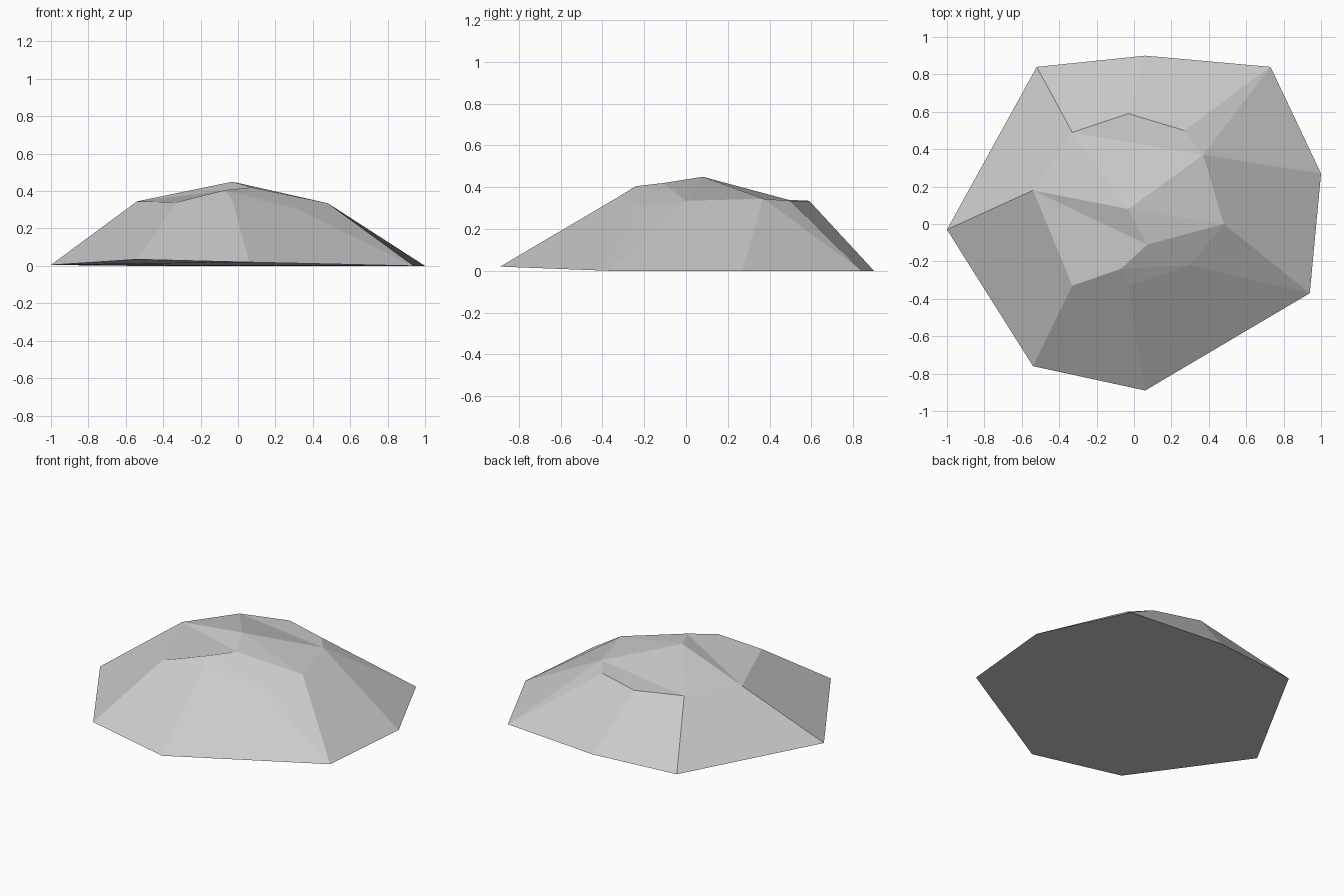
import bpy
import bmesh

cube = bpy.data.objects.get("Cube")
if cube:
    bpy.data.objects.remove(cube, do_unlink=True)


def flat_material(name, colour):
    mat = bpy.data.materials.new(name)
    mat.use_nodes = True
    mat.diffuse_color = colour
    mat.node_tree.nodes["Principled BSDF"].inputs["Base Color"].default_value = colour
    return mat


bm = bmesh.new()


def add_ring(points):
    return [bm.verts.new(p) for p in points]


# Foot of the rock, clockwise from the back right corner
foot = add_ring([
    (-.52, .84, 0), (.06, .9, 0), (.73, .84, 0), (1, .27, 0),
    (.94, -.37, 0), (.06, -.89, .02), (-.54, -.76, .035), (-1, -.03, .005),
])

# Shoulder where the steep sides meet the gentler top
shoulder = add_ring([
    (-.33, .49, .34), (-.03, .59, .335), (.27, .5, .335), (.37, .37, .345),
    (.48, 0, .335), (.3, -.22, .31), (-.03, -.33, .35), (-.33, -.33, .34),
    (-.54, .18, .345),
])
back_right, back, back_left, left_back, left, left_front, front, front_right, right = shoulder

# Crown points
peak, brow, lip = add_ring([(-.03, .08, .45), (.07, -.11, .42), (-.07, -.24, .405)])

# Sides: each shoulder point hangs from a foot point; two foot corners carry two
hang = list(zip([0, 1, 2, 2, 3, 4, 4, 5, 6, 7],
                [0, 1, 2, 3, 3, 4, 5, 6, 7, 8]))
for (f0, s0), (f1, s1) in zip(hang, hang[1:] + hang[:1]):
    corners = [foot[f0], foot[f1], shoulder[s1], shoulder[s0]]
    bm.faces.new(list(dict.fromkeys(corners)))

# Top facets
for facet in (
    (back_right, back, back_left, left_back),
    (peak, back_right, left_back),
    (peak, left_back, left),
    (peak, left, brow),
    (peak, brow, right),
    (peak, right, back_right),
    (brow, lip, front_right, right),
    (brow, left, left_front, lip),
    (lip, left_front, front),
    (lip, front, front_right),
):
    bm.faces.new(facet)

# Underside
bm.faces.new(foot)
bmesh.ops.recalc_face_normals(bm, faces=bm.faces[:])

mesh = bpy.data.meshes.new("boulder")
bm.to_mesh(mesh)
bm.free()
mesh.materials.append(flat_material("stone grey", (.6, .6, .6, 1)))
boulder = bpy.data.objects.new("boulder", mesh)
bpy.context.collection.objects.link(boulder)
